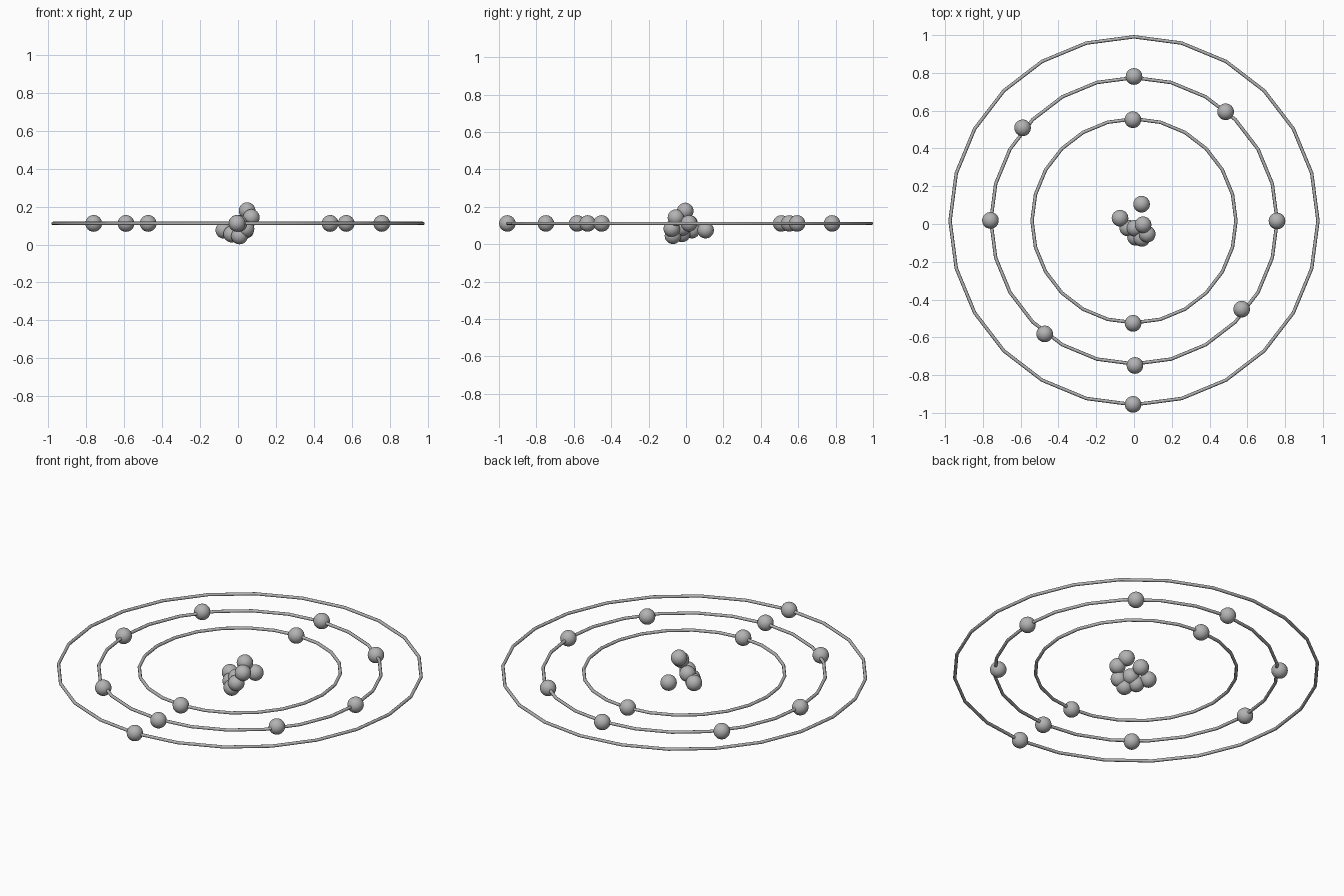
import bpy

if "Cube" in bpy.data.objects:
    bpy.data.objects.remove(bpy.data.objects["Cube"])

# Single neutral grey for every part
grey = bpy.data.materials.new("neutral_grey")
grey.diffuse_color = (0.45, 0.45, 0.45, 1)
grey.use_nodes = True
grey.node_tree.nodes["Principled BSDF"].inputs["Base Color"].default_value = grey.diffuse_color

PLANE_Z = 0.111      # height of the orbit plane
RING_Y = 0.017       # centre of the orbits
BALL_R = 0.044


def finish(name, angle):
    ob = bpy.context.object
    ob.name = name
    ob.data.materials.append(grey)
    bpy.ops.object.shade_smooth_by_angle(angle=angle)


def ball(name, loc):
    bpy.ops.mesh.primitive_uv_sphere_add(segments=32, ring_count=16,
                                         radius=BALL_R, location=loc)
    finish(name, 0.6)


# Orbit rings: thin 24-sided hoops
for name, radius in (("inner_orbit", 0.54), ("middle_orbit", 0.758), ("outer_orbit", 0.974)):
    bpy.ops.mesh.primitive_torus_add(major_segments=24, minor_segments=8,
                                     major_radius=radius, minor_radius=0.009,
                                     location=(0, RING_Y, PLANE_Z))
    finish(name, 0.9)

# Electrons sitting on the orbits
electrons = {
    "inner_electron": [(-0.006, 0.552), (-0.005, -0.526)],
    "middle_electron": [(0, 0.781), (0.485, 0.594), (-0.59, 0.509), (-0.76, 0.019),
                        (0.757, 0.016), (0.57, -0.451), (-0.473, -0.582), (0.005, -0.749)],
    "outer_electron": [(-0.005, -0.955)],
}
for name, spots in electrons.items():
    for i, (x, y) in enumerate(spots):
        ball(f"{name}_{i + 1}", (x, y, PLANE_Z))

# Loose cluster of nucleus balls
nucleus = [(0.048, -0.004, 0.178), (0.07, -0.054, 0.142), (-0.074, 0.031, 0.075),
           (-0.033, -0.021, 0.055), (0.008, -0.07, 0.045), (0.04, 0.105, 0.075),
           (0.042, -0.076, 0.083), (0.005, -0.022, 0.088)]
for i, loc in enumerate(nucleus):
    ball(f"nucleus_ball_{i + 1}", loc)
